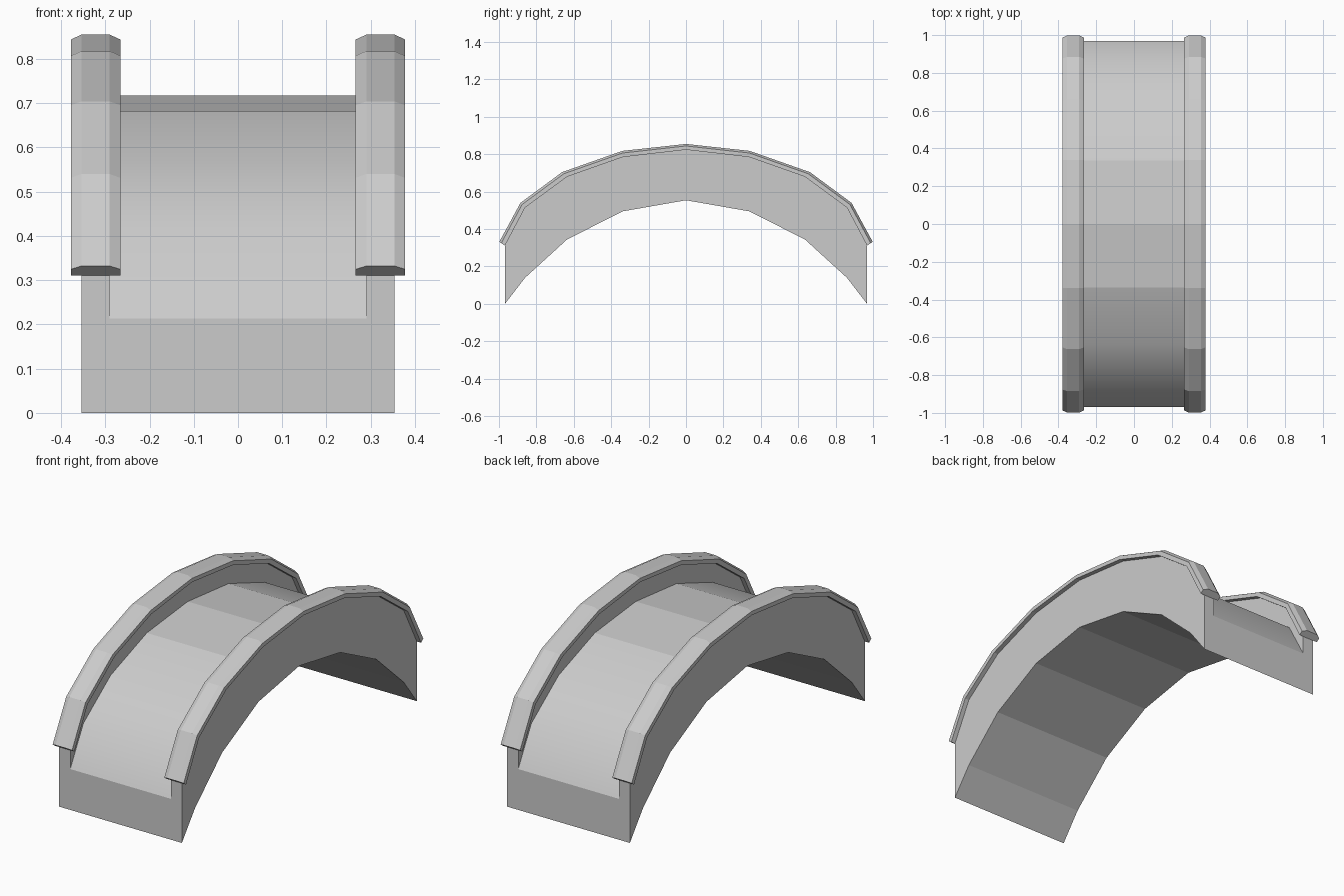
import bpy, bmesh

if "Cube" in bpy.data.objects:
    bpy.data.objects.remove(bpy.data.objects["Cube"])


def mirrored(half):
    """Complete a half profile (outer end to crown) to both ends of the arch."""
    return [(-y, z) for y, z in half] + half[-2::-1]


# Arch profiles in (y, z), from the foot to the crown
soffit = mirrored([(.968, 0), (.86, .14), (.635, .345), (.337, .495), (0, .554)])
deck = mirrored([(.968, .213), (.86, .41), (.635, .575), (.337, .682), (0, .717)])
wall_top = mirrored([(.968, .311), (.86, .515), (.635, .68), (.337, .785), (0, .824)])
rail_top = mirrored([(.998, .332), (.885, .54), (.663, .704), (.34, .818), (0, .855)])
rail_edge = [tuple(a + (b - a) * .65 for a, b in zip(u, t))
             for u, t in zip(wall_top, rail_top)]


def sweep(name, section, smooth_edges=()):
    """Sweep a section of (x, profile) corners along the arch and cap the ends."""
    bm = bmesh.new()
    rings = [[bm.verts.new((x, *path[i])) for x, path in section] for i in range(9)]
    n = len(section)
    for i in range(8):
        for j in range(n):
            k = (j + 1) % n
            f = bm.faces.new((rings[i][j], rings[i][k], rings[i + 1][k], rings[i + 1][j]))
            # The lower slopes are smooth, the two crown panels stay flat
            f.smooth = j in smooth_edges and i not in (3, 4)
    bm.faces.new(rings[0])
    bm.faces.new(rings[-1][::-1])
    bmesh.ops.recalc_face_normals(bm, faces=bm.faces)
    mesh = bpy.data.meshes.new(name)
    bm.to_mesh(mesh)
    bm.free()
    obj = bpy.data.objects.new(name, mesh)
    bpy.context.collection.objects.link(obj)
    return obj


# Bridge body: U-shaped section with side walls and a sunken deck
sweep("bridge_body", [(-.354, soffit), (.354, soffit), (.354, wall_top), (.29, wall_top),
                      (.29, deck), (-.29, deck), (-.29, wall_top), (-.354, wall_top)],
      smooth_edges=(4,))

# Chamfered coping rails on both walls
for side, label in ((-1, "left"), (1, "right")):
    sweep(label + "_rail", [(side * x, p) for x, p in (
        (.266, wall_top), (.378, wall_top), (.378, rail_edge),
        (.354, rail_top), (.29, rail_top), (.266, rail_edge))])
